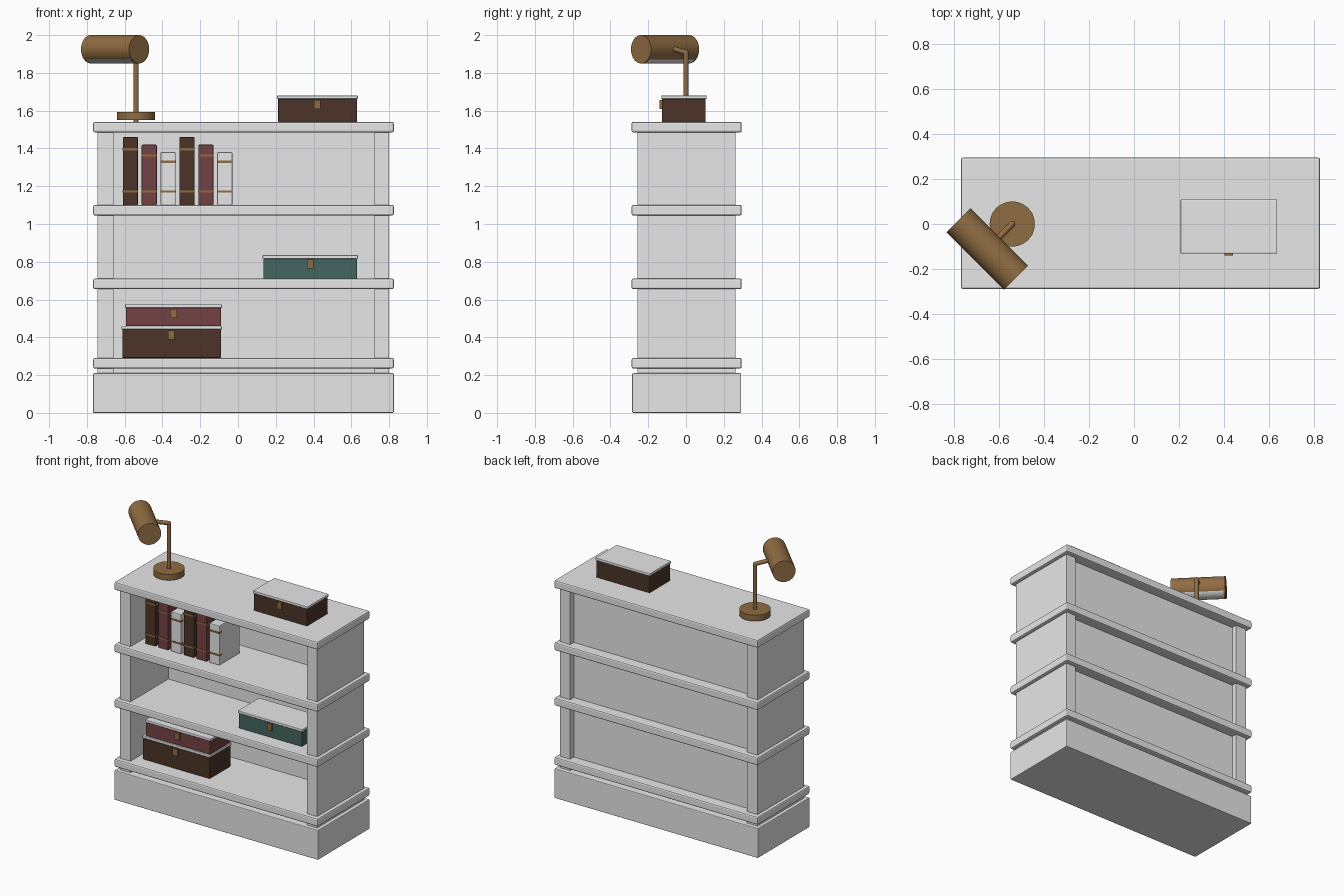
import bpy
import bmesh
import math
from mathutils import Vector, Matrix

if "Cube" in bpy.data.objects:
    bpy.data.objects.remove(bpy.data.objects["Cube"], do_unlink=True)


def material(name, rgb):
    m = bpy.data.materials.new(name)
    m.use_nodes = True
    m.diffuse_color = (*rgb, 1)
    m.node_tree.nodes["Principled BSDF"].inputs["Base Color"].default_value = (*rgb, 1)
    return m


WHITE = material("painted white", (0.8, 0.8, 0.8))
BRASS = material("aged brass", (0.28, 0.153, 0.056))
BROWN = material("dark brown", (0.072, 0.034, 0.021))
MAROON = material("maroon", (0.174, 0.054, 0.056))
GREEN = material("deep green", (0.06, 0.13, 0.112))


def finish(bm, name, mats):
    mesh = bpy.data.meshes.new(name)
    bm.to_mesh(mesh)
    bm.free()
    for m in mats:
        mesh.materials.append(m)
    ob = bpy.data.objects.new(name, mesh)
    bpy.context.collection.objects.link(ob)
    return ob


def box(name, xs, ys, zs, mat, bevel=0.0):
    """Box from its x, y and z ranges, with softly rounded edges."""
    bm = bmesh.new()
    bmesh.ops.create_cube(bm, size=1)
    for v in bm.verts:
        v.co = Vector([(r[0] + r[1]) / 2 + c * (r[1] - r[0])
                       for r, c in zip((xs, ys, zs), v.co)])
    if bevel:
        bmesh.ops.bevel(bm, geom=bm.edges[:], offset=bevel, segments=2,
                        profile=0.5, affect='EDGES')
    return finish(bm, name, [mat])


def smooth(ob):
    bpy.ops.object.select_all(action='DESELECT')
    ob.select_set(True)
    bpy.context.view_layer.objects.active = ob
    bpy.ops.object.shade_smooth_by_angle(angle=math.radians(35))


def rod(name, start, end, radius, mats, sides=32):
    """Round bar between two points."""
    start, end = Vector(start), Vector(end)
    axis = end - start
    turn = axis.to_track_quat('Z', 'Y').to_matrix().to_4x4()
    bm = bmesh.new()
    bmesh.ops.create_cone(bm, cap_ends=True, segments=sides, radius1=radius,
                          radius2=radius, depth=axis.length,
                          matrix=Matrix.Translation((start + end) / 2) @ turn)
    ob = finish(bm, name, mats)
    smooth(ob)
    return ob


# Cabinet: plinth, sides, recessed back and overhanging shelves
WIDE, DEEP = (-0.767, 0.825), (-0.288, 0.295)
box("plinth", WIDE, (-0.285, 0.292), (0, 0.21), WHITE, 0.005)
box("right_side", (-0.743, -0.66), (-0.258, 0.262), (0.205, 1.49), WHITE)
box("left_side", (0.722, 0.80), (-0.258, 0.262), (0.205, 1.49), WHITE)
box("back_panel", (-0.67, 0.73), (0.165, 0.222), (0.215, 1.49), WHITE)
for i, z in enumerate((0.235, 0.655, 1.045, 1.485)):
    box(f"shelf_{i + 1}", WIDE, DEEP, (z, z + 0.056), WHITE, 0.009)

# Keepsake boxes: body, thin lid and brass clasp
BOXES = [
    ("top_box", BROWN, (0.212, 0.63), -0.131, 1.54, 1.68, 0.42),
    ("green_box", GREEN, (0.135, 0.63), -0.19, 0.711, 0.835, 0.383),
    ("large_box", BROWN, (-0.612, -0.09), -0.19, 0.291, 0.46, -0.353),
    ("maroon_box", MAROON, (-0.593, -0.09), -0.185, 0.46, 0.574, -0.342),
]
for name, mat, xs, y, z0, z1, cx in BOXES:
    seam = z1 - 0.018
    box(name + "_body", xs, (y + 0.003, y + 0.235), (z0, seam), mat, 0.004)
    box(name + "_lid", (xs[0] - 0.005, xs[1] + 0.005), (y, y + 0.24),
        (seam, z1), WHITE, 0.004)
    box(name + "_clasp", (cx - 0.018, cx + 0.018), (y - 0.009, y + 0.01),
        (seam - 0.053, seam - 0.005), BRASS)

# Books: three sizes repeated, each with two brass bands round the spine
KINDS = [(BROWN, 0.36), (MAROON, 0.32), (WHITE, 0.28)]
for i in range(6):
    mat, height = KINDS[i % 3]
    x = -0.61 + 0.1 * i
    box(f"book_{i + 1}", (x, x + 0.08), (-0.165, 0.065), (1.1, 1.1 + height), mat, 0.005)
    for j, z in enumerate((1.172, 1.1 + height * 0.82)):
        box(f"book_{i + 1}_band_{j + 1}", (x - 0.001, x + 0.081),
            (-0.168, -0.14), (z - 0.006, z + 0.006), BRASS)

# Lamp: round foot, stem, arm and elbow
PX = -0.54
rod("lamp_foot", (PX, 0, 1.55), (PX, 0, 1.592), 0.1, [BRASS], 48)
rod("lamp_stem", (PX, 0, 1.54), (PX, 0, 1.908), 0.014, [BRASS], 16)
rod("lamp_arm", (PX, 0, 1.908), (-0.61, -0.07, 1.928), 0.014, [BRASS], 16)
bm = bmesh.new()
bmesh.ops.create_uvsphere(bm, u_segments=16, v_segments=8, radius=0.014,
                          matrix=Matrix.Translation((PX, 0, 1.908)))
smooth(finish(bm, "lamp_elbow", [BRASS]))

# Lamp shade: horizontal cylinder with a white diffuser strip beneath
centre = Vector((-0.651, -0.111, 1.925))
axis = Vector((1, -1, 0)).normalized()
shade = rod("lamp_shade", centre - axis * 0.18, centre + axis * 0.18, 0.075,
            [BRASS, WHITE], 48)
bm = bmesh.new()
bm.from_mesh(shade.data)
for side in (-1, 1):
    bmesh.ops.bisect_plane(bm, geom=bm.verts[:] + bm.edges[:] + bm.faces[:],
                           plane_co=centre + axis * 0.168 * side, plane_no=axis)
bm.normal_update()
for f in bm.faces:
    inside = abs((f.calc_center_median() - centre).dot(axis)) < 0.16
    f.material_index = int(inside and f.normal.z < -0.68)
bm.to_mesh(shade.data)
bm.free()
smooth(shade)
